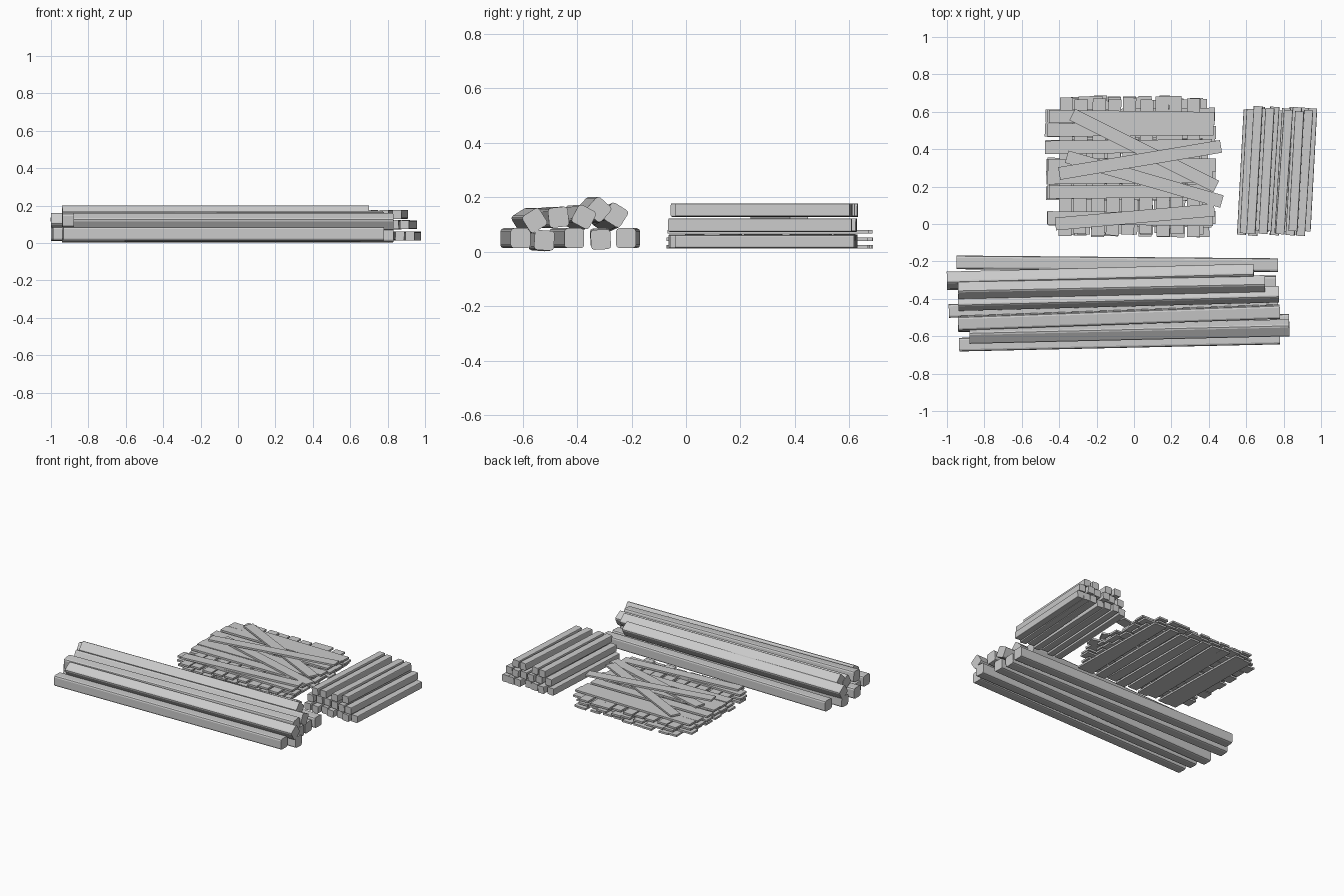
import bpy, bmesh, random
from math import radians
from mathutils import Matrix, Vector

random.seed(4)
cube = bpy.data.objects.get("Cube")
if cube:
    bpy.data.objects.remove(cube)

grey = bpy.data.materials.new("plain_grey")
grey.use_nodes = True
tone = (0.6, 0.6, 0.6, 1)
grey.diffuse_color = tone
grey.node_tree.nodes["Principled BSDF"].inputs["Base Color"].default_value = tone


def bar(name, start, end, width, thick, roll=0, bevel=0):
    """Straight timber between two end centres, with its long edges eased."""
    start, end = Vector(start), Vector(end)
    run = end - start
    bm = bmesh.new()
    bmesh.ops.create_cube(bm, size=1)
    bmesh.ops.scale(bm, vec=(run.length, width, thick), verts=bm.verts)
    if bevel:
        long_edges = [e for e in bm.edges
                      if abs(e.verts[0].co.x - e.verts[1].co.x) > run.length / 2]
        bmesh.ops.bevel(bm, geom=long_edges, offset=bevel, segments=2,
                        profile=0.5, affect='EDGES')
    turn = run.to_track_quat('X', 'Z').to_matrix().to_4x4()
    bm.transform(Matrix.Translation((start + end) / 2) @ turn
                 @ Matrix.Rotation(radians(roll), 4, 'X'))
    mesh = bpy.data.meshes.new(name)
    bm.to_mesh(mesh)
    bm.free()
    mesh.materials.append(grey)
    obj = bpy.data.objects.new(name, mesh)
    bpy.context.collection.objects.link(obj)


def wobble(amount):
    return random.uniform(-amount, amount)


# Heap of long beams: left x, y, z, right x, y, z, roll
beams = [
    (-.95, -.205, .05, .77, -.22, .05, 0),
    (-1, -.315, .05, .76, -.313, .045, 3),
    (-.99, -.465, .05, .77, -.41, .05, 0),
    (-.94, -.54, .04, .83, -.52, .042, -4),
    (-.935, -.645, .05, .78, -.607, .05, 0),
    (-1, -.3, .115, .64, -.258, .135, -32),
    (-.94, -.355, .155, .7, -.32, .155, 48),
    (-.94, -.42, .125, .775, -.375, .128, 62),
    (-.94, -.53, .125, .78, -.468, .127, 6),
    (-.88, -.595, .115, .83, -.555, .115, 32),
]
for i, (x0, y0, z0, x1, y1, z1, roll) in enumerate(beams):
    bar(f"long_beam_{i + 1}", (x0, y0, z0), (x1, y1, z1), .073, .073, roll, .012)

# Three rows of short posts, all leaning slightly the same way
rows = [
    (.038, (.575, .635, .695, .75, .81, .865, .92)),
    (.098, (.59, .65, .71, .775, .835, .89)),
    (.153, (.625, .69, .78, .85)),
]
for r, (z, places) in enumerate(rows):
    for i, x in enumerate(places):
        bar(f"post_row{r + 1}_{i + 1}", (x, -.05 + wobble(.015), z),
            (x + .042 + wobble(.008), .615 + wobble(.015), z),
            .048, .048, wobble(3), .005)

# Stack of crossed planks, alternating direction in each layer
step = .0135
for layer in range(3):
    z = .019 + 2 * layer * step
    for i, x in enumerate((-.36, -.28, -.195, -.11, -.025, .063, .147, .232, .325, .375)):
        if i == 9 and layer:
            continue
        x += wobble(.012)
        bar(f"lengthwise_plank_{layer + 1}_{i + 1}", (x, -.06 + wobble(.012), z),
            (x + wobble(.015), .675 + wobble(.012), z), .07, .0125)
    for i, y in enumerate((.575, .505, .41, .315, .245, .17, .03)):
        y += wobble(.006)
        bar(f"cross_plank_{layer + 1}_{i + 1}", (-.465 + wobble(.012), y, z + step),
            (.425 + wobble(.015), y + wobble(.012), z + step), .07, .0125)

# Loose planks thrown diagonally on top
loose = [
    (-.42, .0, .1, .43, .075, .1),
    (-.36, .36, .1, .47, .12, .1),
    (-.33, .585, .113, .44, .2, .113),
    (-.4, .27, .126, .465, .415, .126),
]
for i, (x0, y0, z0, x1, y1, z1) in enumerate(loose):
    bar(f"loose_plank_{i + 1}", (x0, y0, z0), (x1, y1, z1), .068, .0125)
